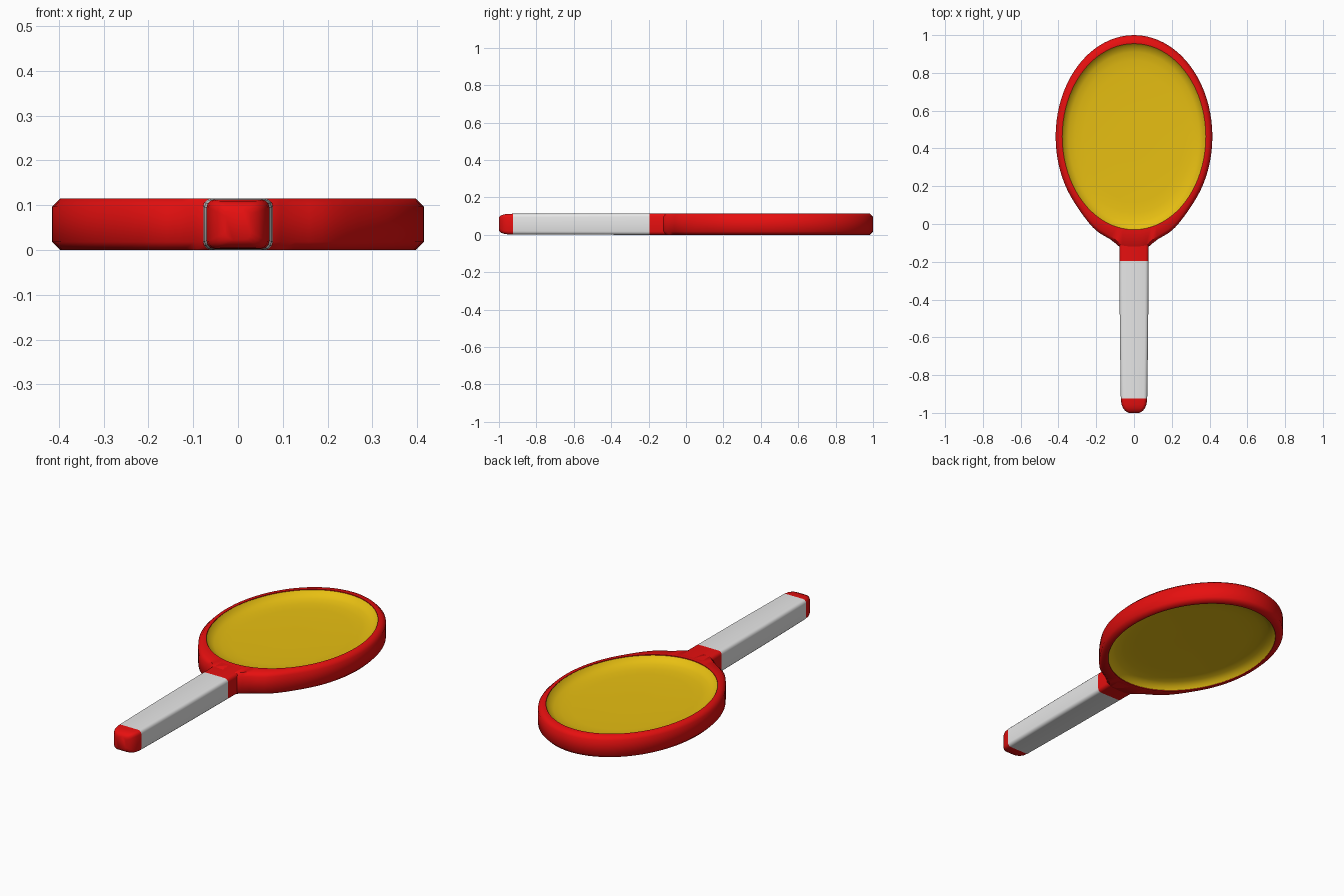
import bpy, bmesh, math

cube = bpy.data.objects.get("Cube")
if cube:
    bpy.data.objects.remove(cube)

TOP = 0.115
MID = TOP / 2
CENTRE_Y = 0.4625
SEGMENTS = 80


def material(name, colour):
    m = bpy.data.materials.new(name)
    m.use_nodes = True
    m.diffuse_color = (*colour, 1)
    m.node_tree.nodes["Principled BSDF"].inputs["Base Color"].default_value = (*colour, 1)
    return m


red = material("red", (0.82, 0.005, 0.005))
white = material("white", (0.8, 0.8, 0.8))
yellow = material("yellow", (0.8, 0.52, 0.006))


def loft(name, rings, mat, close_rings=False, caps=False, angle=50):
    """Skin a list of equal closed loops of points."""
    bm = bmesh.new()
    loops = [[bm.verts.new(p) for p in ring] for ring in rings]
    pairs = list(zip(loops, loops[1:]))
    if close_rings:
        pairs.append((loops[-1], loops[0]))
    n = len(loops[0])
    for a, b in pairs:
        for i in range(n):
            j = (i + 1) % n
            bm.faces.new((a[i], a[j], b[j], b[i]))
    if caps:
        bm.faces.new(loops[0])
        bm.faces.new(loops[-1])
    bmesh.ops.recalc_face_normals(bm, faces=bm.faces)
    mesh = bpy.data.meshes.new(name)
    bm.to_mesh(mesh)
    bm.free()
    mesh.materials.append(mat)
    obj = bpy.data.objects.new(name, mesh)
    bpy.context.collection.objects.link(obj)
    bpy.ops.object.select_all(action='DESELECT')
    obj.select_set(True)
    bpy.context.view_layer.objects.active = obj
    bpy.ops.object.shade_smooth_by_angle(angle=math.radians(angle))
    return obj


def ellipse(rx, ry, z, flare=False):
    points = []
    for i in range(SEGMENTS):
        t = 2 * math.pi * i / SEGMENTS
        x, y = rx * math.cos(t), CENTRE_Y + ry * math.sin(t)
        if flare and math.sin(t) < 0:
            # Pull the outline down into the throat
            f = min(1, max(0, (0.32 - abs(x)) / 0.14))
            y -= 0.028 * f * f * (3 - 2 * f)
            y -= 0.035 * min(1, max(0, 1 - (abs(x) - 0.07) / 0.08)) ** 2
        points.append((x, y, z))
    return points


# Oval frame with chamfered outer edges
C = 0.018
loft("head_frame", [
    ellipse(0.38, 0.4925, 0),
    ellipse(0.415 - C, 0.5375 - C, 0, True),
    ellipse(0.415, 0.5375, C, True),
    ellipse(0.415, 0.5375, TOP - C, True),
    ellipse(0.415 - C, 0.5375 - C, TOP, True),
    ellipse(0.38, 0.4925, TOP),
], red, close_rings=True)

# Dished face, hollow on both sides: (radius factor, height above middle)
dish = [(0.2, 0.014), (0.7, 0.015), (0.82, 0.018), (0.91, 0.025),
        (0.97, 0.037), (1.0, 0.054)]
upper = [ellipse(0.38 * s, 0.4925 * s, MID + h) for s, h in dish]
lower = [ellipse(0.38 * s, 0.4925 * s, MID - h) for s, h in reversed(dish)]
loft("dished_face", upper + lower, yellow, caps=True, angle=60)


def section(y, half_width, half_height, bevel=0.018):
    """Rounded rectangle across the handle."""
    points = []
    for sx, sz, start in ((1, 1, 0), (-1, 1, 90), (-1, -1, 180), (1, -1, 270)):
        for step in range(4):
            t = math.radians(start + 30 * step)
            points.append((sx * (half_width - bevel) + bevel * math.cos(t), y,
                           MID + sz * (half_height - bevel) + bevel * math.sin(t)))
    return points


# Throat, grip and rounded end
loft("throat", [section(-0.055, 0.079, MID), section(-0.195, 0.077, MID)],
     red, caps=True)
loft("grip", [section(-0.195, 0.077, MID), section(-0.56, 0.075, MID - 0.001),
              section(-0.925, 0.07, MID - 0.002)], white, caps=True)
loft("end_cap", [
    section(-0.925, 0.07, MID - 0.002),
    section(-0.955, 0.066, MID - 0.003),
    section(-0.975, 0.058, MID - 0.006),
    section(-0.99, 0.046, MID - 0.012),
    section(-1.0, 0.028, MID - 0.022),
], red, caps=True)
